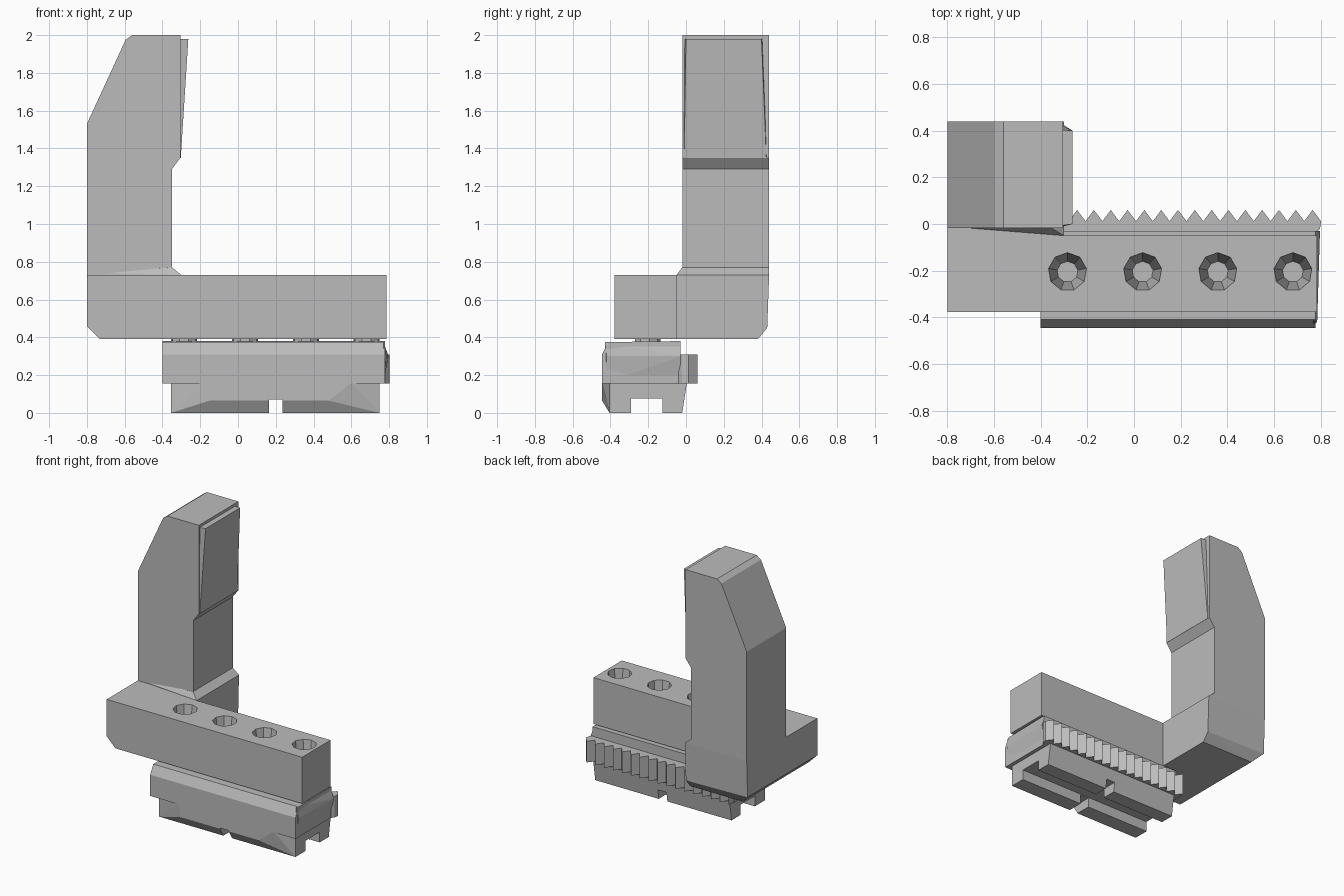
import bpy, bmesh
from mathutils import Vector

cube = bpy.data.objects.get("Cube")
if cube:
    bpy.data.objects.remove(cube, do_unlink=True)

steel = bpy.data.materials.new("grey steel")
steel.use_nodes = True
COLOUR = (0.5, 0.5, 0.5, 1)
steel.diffuse_color = COLOUR
steel.node_tree.nodes["Principled BSDF"].inputs["Base Color"].default_value = COLOUR


def finish(name, bm):
    bmesh.ops.recalc_face_normals(bm, faces=bm.faces)
    mesh = bpy.data.meshes.new(name)
    bm.to_mesh(mesh)
    bm.free()
    mesh.materials.append(steel)
    obj = bpy.data.objects.new(name, mesh)
    bpy.context.collection.objects.link(obj)
    return obj


def prism(name, points, axis, low, high):
    """Extrude a 2D outline along x, y or z."""
    bm = bmesh.new()

    def place(p, d):
        c = list(p)
        c.insert("xyz".index(axis), d)
        return bm.verts.new(c)

    face = bm.faces.new([place(p, low) for p in points])
    made = bmesh.ops.extrude_face_region(bm, geom=[face])["geom"]
    move = Vector((0, 0, 0))
    move["xyz".index(axis)] = high - low
    bmesh.ops.translate(bm, vec=move, verts=[g for g in made if isinstance(g, bmesh.types.BMVert)])
    return finish(name, bm)


def hull(name, points):
    """Convex solid around a few corner points."""
    bm = bmesh.new()
    for p in points:
        bm.verts.new(p)
    out = bmesh.ops.convex_hull(bm, input=bm.verts)
    bmesh.ops.delete(bm, geom=list(set(out["geom_interior"] + out["geom_unused"])), context="VERTS")
    bmesh.ops.dissolve_limit(bm, angle_limit=0.01, verts=bm.verts, edges=bm.edges)
    return finish(name, bm)


def box(name, x0, x1, y0, y1, z0, z1):
    return prism(name, [(x0, y0), (x1, y0), (x1, y1), (x0, y1)], "z", z0, z1)


def cone(name, x, y, z0, z1, r0, r1, sides):
    bm = bmesh.new()
    bmesh.ops.create_cone(bm, cap_ends=True, segments=sides, radius1=r0, radius2=r1, depth=z1 - z0)
    bmesh.ops.translate(bm, vec=(x, y, (z0 + z1) / 2), verts=bm.verts)
    return finish(name, bm)


def cut(target, cutter):
    mod = target.modifiers.new("cut", "BOOLEAN")
    mod.operation = "DIFFERENCE"
    mod.solver = "EXACT"
    mod.object = cutter
    cutter.hide_render = True
    cutter.hide_viewport = True
    cutter.display_type = "WIRE"


# Horizontal jaw bar with a chamfered lower end and tapered bolt holes
bar = prism("jaw_bar", [(-0.8, 0.73), (-0.8, 0.46), (-0.73, 0.39), (0.785, 0.39), (0.785, 0.73)],
            "y", -0.378, -0.05)
for i in range(4):
    x = -0.285 + i * 0.322
    cut(bar, cone("hole_cutter", x, -0.205, 0.45, 0.75, 0.045, 0.085, 9))
    cone("bolt_spacer", x, -0.205, 0.36, 0.4, 0.07, 0.07, 9)

# Block joining the bar to the upright
hull("upright_base", [(x, y, z) for x, y, z in [
    (-0.8, -0.05, 0.73), (-0.8, -0.05, 0.46), (-0.73, -0.05, 0.39),
    (-0.3, -0.05, 0.73), (-0.3, -0.05, 0.39), (-0.3, 0.44, 0.73), (-0.3, 0.43, 0.45),
    (-0.3, 0.38, 0.39), (-0.8, 0.44, 0.73), (-0.8, 0.43, 0.46), (-0.73, 0.38, 0.39)]])

# Sloped collar at the foot of the upright
hull("upright_collar", [
    (-0.8, -0.01, 0.73), (-0.3, -0.05, 0.73), (-0.3, 0.44, 0.73), (-0.8, 0.44, 0.73),
    (-0.8, -0.01, 0.74), (-0.35, -0.02, 0.77), (-0.35, 0.44, 0.77), (-0.8, 0.44, 0.77)])

# Upright jaw with the slanted outer shoulder
prism("upright_jaw", [(-0.8, 0.73), (-0.35, 0.73), (-0.35, 1.29), (-0.305, 1.35), (-0.305, 2.0),
                      (-0.56, 2.0), (-0.595, 1.975), (-0.8, 1.53)], "y", -0.018, 0.44)

# Gripping pad that thins downwards
hull("gripping_pad", [
    (-0.33, -0.01, 1.98), (-0.33, 0.405, 1.98), (-0.263, 0.0, 1.98), (-0.263, 0.4, 1.98),
    (-0.33, -0.015, 1.34), (-0.33, 0.43, 1.34), (-0.303, -0.01, 1.35), (-0.303, 0.425, 1.35)])

# Slide body
prism("slide_body", [(-0.445, 0.155), (-0.445, 0.31), (-0.41, 0.375), (-0.03, 0.38),
                     (-0.03, 0.3), (0.012, 0.3), (0.012, 0.155)], "x", -0.4, 0.778)
hull("slide_end", [(0.77, y, z) for y in (-0.43, -0.03) for z in (0.16, 0.375)]
     + [(0.785, -0.42, 0.3), (0.797, -0.03, 0.3)])

# Rack of vertical teeth along the back of the slide
PITCH = 0.0721
outline = [(-0.4, 0.0)]
for i in range(17):
    peak = -0.388 + i * PITCH
    outline += [(peak, 0.06), (peak + PITCH / 2, 0.012)]
outline += [(0.797, -0.02), (0.78, -0.04), (-0.4, -0.04)]
prism("toothed_rack", outline, "z", 0.155, 0.31)

# Keyed foot with a bulged front, slotted both ways
foot = hull("keyed_foot", [(x, y, z) for x in (-0.355, 0.75)
                           for y, z in ((-0.405, 0), (-0.405, 0.16), (-0.02, 0), (0.005, 0.16))]
            + [(-0.17, -0.444, 0.16), (-0.15, -0.444, 0.065), (0.6, -0.444, 0.16), (0.48, -0.444, 0.065)])
cut(foot, box("long_slot_cutter", -1, 1, -0.29, -0.125, -0.1, 0.075))
cut(foot, box("cross_slot_cutter", 0.165, 0.235, -1, 1, -0.1, 0.07))
